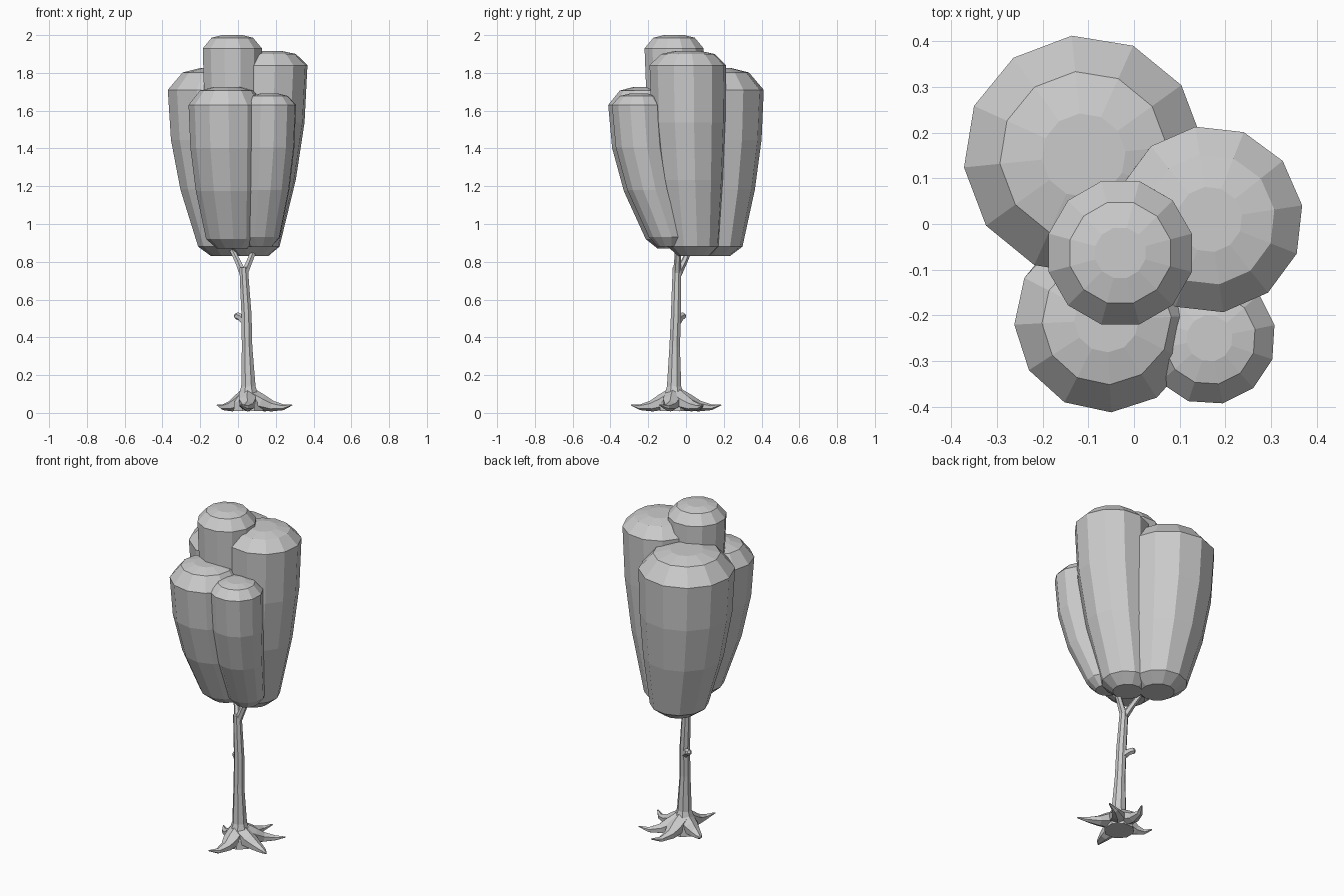
import bpy, bmesh, math
from mathutils import Vector

if "Cube" in bpy.data.objects:
    bpy.data.objects.remove(bpy.data.objects["Cube"])


def loft(name, rings):
    """Skin a list of equal-sided rings and cap both ends, flat shaded."""
    bm = bmesh.new()
    loops = [[bm.verts.new(p) for p in ring] for ring in rings]
    n = len(loops[0])
    for a, b in zip(loops, loops[1:]):
        for i in range(n):
            j = (i + 1) % n
            bm.faces.new((a[i], a[j], b[j], b[i]))
    bm.faces.new(loops[0][::-1])
    bm.faces.new(loops[-1])
    bmesh.ops.recalc_face_normals(bm, faces=bm.faces)
    mesh = bpy.data.meshes.new(name)
    bm.to_mesh(mesh)
    bm.free()
    obj = bpy.data.objects.new(name, mesh)
    bpy.context.collection.objects.link(obj)
    return obj


def tube(name, path, sides=6, flat=1.0):
    """Tapered limb; path points are (x, y, z, radius)."""
    pts = [Vector(p[:3]) for p in path]
    rings = []
    for i, p in enumerate(pts):
        d = (pts[min(i + 1, len(pts) - 1)] - pts[max(i - 1, 0)]).normalized()
        ref = Vector((0, 0, 1)) if abs(d.z) < 0.8 else Vector((0, 1, 0))
        u = d.cross(ref).normalized()
        v = u.cross(d)
        r = path[i][3]
        ring = []
        for k in range(sides):
            t = 2 * math.pi * (k + 0.5) / sides
            ring.append(p + u * r * math.cos(t) + v * r * flat * math.sin(t))
        rings.append(ring)
    return loft(name, rings)


def lobe(name, low, low_r, z0, high, high_r, rim, z1, turn=0.0):
    """Leaf clump: narrow foot swelling out to a rim, with a bevelled top."""
    h = rim - z0
    # (z, blend from foot to rim, radius scale)
    levels = [(z0, 0, 0.6), (z0 + 0.05, 0.04, 1), (z0 + 0.4 * h, 0.6, 1),
              (z0 + 0.7 * h, 0.9, 1), (rim, 1, 1),
              (rim + 0.8 * (z1 - rim), 1, 0.7), (z1, 1, 0.35)]
    rings = []
    for z, s, k in levels:
        c = Vector(low).lerp(Vector(high), s)
        r = (low_r + (high_r - low_r) * s) * k
        rings.append([(c.x + r * math.cos(2 * math.pi * i / 12 + turn),
                       c.y + r * math.sin(2 * math.pi * i / 12 + turn), z)
                      for i in range(12)])
    return loft(name, rings)


# Foliage clumps
lobe("foliage_back_left", (-0.05, 0.14), 0.155, 0.83, (-0.11, 0.15), 0.263, 1.71, 1.825, 0.1)
lobe("foliage_right", (0.08, 0.04), 0.135, 0.83, (0.165, 0.01), 0.205, 1.84, 1.915, 0.15)
lobe("foliage_top", (0.0, 0.0), 0.10, 0.88, (-0.03, -0.063), 0.162, 1.93, 2.0, math.pi / 12)
lobe("foliage_front_left", (-0.03, -0.07), 0.135, 0.87, (-0.06, -0.21), 0.202, 1.63, 1.725, 0.05)
lobe("foliage_front_right", (0.12, -0.09), 0.10, 0.88, (0.165, -0.25), 0.145, 1.63, 1.69, 0.2)

# Trunk with flared base
tube("trunk", [(0.055, -0.06, 0.01, 0.085), (0.055, -0.06, 0.06, 0.08),
               (0.055, -0.063, 0.09, 0.058), (0.055, -0.063, 0.14, 0.041),
               (0.048, -0.06, 0.35, 0.03), (0.045, -0.053, 0.52, 0.029),
               (0.035, -0.05, 0.68, 0.026), (0.03, -0.048, 0.77, 0.024)], 8)

# Forked branches and the broken stub
tube("branch_left", [(0.03, -0.046, 0.73, 0.022), (0.0, -0.01, 0.80, 0.017),
                     (-0.05, 0.035, 0.90, 0.014)])
tube("branch_right", [(0.03, -0.048, 0.73, 0.022), (0.06, -0.045, 0.80, 0.018),
                      (0.10, -0.04, 0.90, 0.016)])
tube("branch_stub", [(0.04, -0.05, 0.48, 0.024), (0.015, -0.03, 0.505, 0.02),
                     (-0.007, -0.014, 0.515, 0.019), (-0.014, -0.008, 0.52, 0.009)])

# Roots radiating from the base, tips slightly bent
base = Vector((0.055, -0.06))
tips = [(0.01, -0.29), (0.285, -0.14), (0.25, 0.09), (0.10, 0.185), (-0.11, 0.02)]
for n, tip in enumerate(tips):
    d = Vector(tip) - base
    side = Vector((-d.y, d.x)) * 0.1
    path = []
    for s, z, r, bend in [(0.08, 0.085, 0.052, 0), (0.3, 0.055, 0.05, 0.3),
                          (0.52, 0.036, 0.034, 0.8), (0.78, 0.03, 0.018, 0.8),
                          (1.0, 0.042, 0.004, 0)]:
        p = base + d * s + side * bend
        path.append((p.x, p.y, z, r))
    tube(f"root_{n + 1}", path, 6, 0.85)
